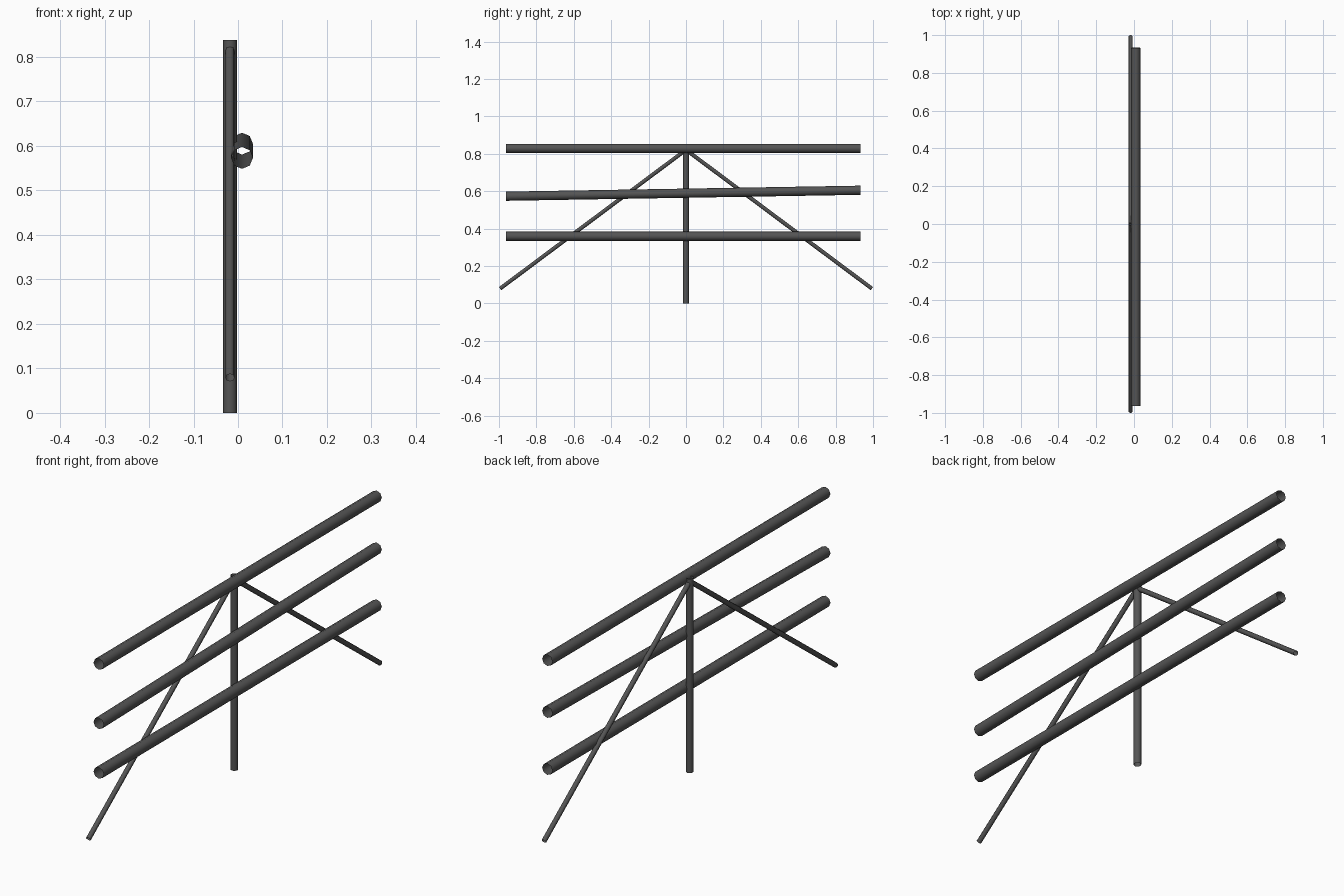
import bpy
import math
from mathutils import Vector

cube = bpy.data.objects.get("Cube")
if cube:
    bpy.data.objects.remove(cube, do_unlink=True)

# Dark grey metal
metal = bpy.data.materials.new("dark_grey_metal")
metal.use_nodes = True
grey = (0.09, 0.09, 0.09, 1.0)
metal.diffuse_color = grey
metal.node_tree.nodes["Principled BSDF"].inputs["Base Color"].default_value = grey


def pipe(name, start, end, radius):
    """Open eight-sided pipe running between two points."""
    start, end = Vector(start), Vector(end)
    axis = end - start
    bpy.ops.mesh.primitive_cylinder_add(
        vertices=8, radius=radius, depth=axis.length,
        end_fill_type='NOTHING', location=(start + end) / 2,
        rotation=axis.to_track_quat('Z', 'Y').to_euler())
    obj = bpy.context.object
    obj.name = name
    obj.data.materials.append(metal)
    bpy.ops.object.shade_smooth_by_angle(angle=math.radians(60))
    return obj


POST_X, RAIL_X = -0.018, 0.009

# Upright post
pipe("post", (POST_X, 0, 0), (POST_X, 0, 0.838), 0.0158)

# Diagonal braces running down from the post top
for name, side in (("front_brace", -1), ("back_brace", 1)):
    pipe(name, (POST_X, 0, 0.821), (POST_X, side * 0.994, 0.079), 0.0105)

# Long rails, the middle one slightly tilted
for name, z_front, z_back in (("top_rail", 0.829, 0.829),
                              ("middle_rail", 0.573, 0.605),
                              ("bottom_rail", 0.359, 0.359)):
    pipe(name, (RAIL_X, -0.963, z_front), (RAIL_X, 0.933, z_back), 0.0245)
